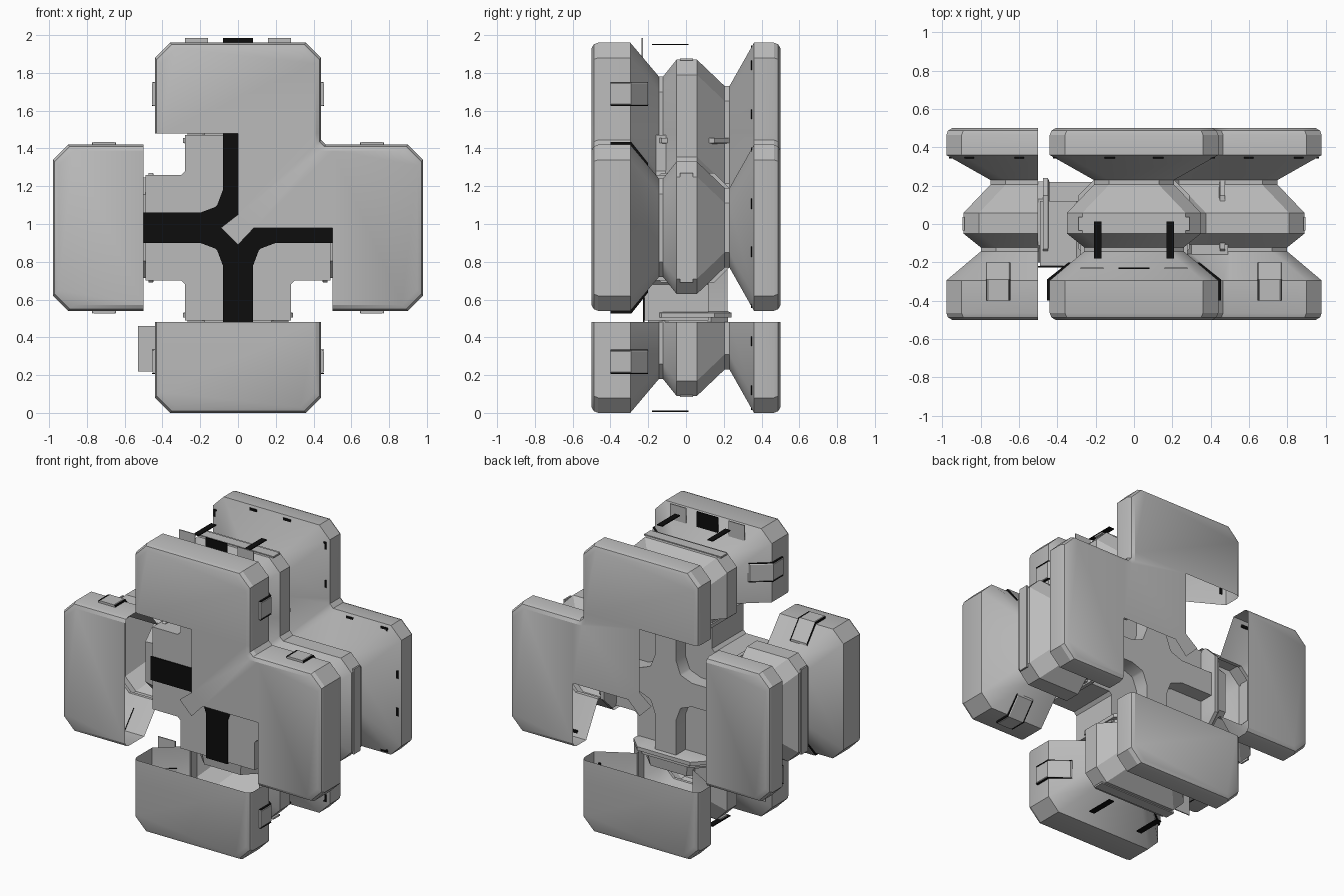
import bpy, bmesh, math
from mathutils import Vector

if "Cube" in bpy.data.objects:
    bpy.data.objects.remove(bpy.data.objects["Cube"])

CZ = 0.98                      # height of the hub centre
INNER = 0.5                    # radius where the end shells open


def material(name, v):
    m = bpy.data.materials.new(name)
    m.diffuse_color = (v, v, v, 1)
    m.use_nodes = True
    m.node_tree.nodes["Principled BSDF"].inputs["Base Color"].default_value = m.diffuse_color
    return m


GREY = material("light_grey", 0.5)
BLACK = material("black", 0.004)


def place(u, y, r, k):
    """Arm coordinates (across, depth, radial) to world, k quarter turns."""
    c, s = [(1, 0), (0, 1), (-1, 0), (0, -1)][k]
    return Vector((u * c + r * s, y, CZ - u * s + r * c))


def finish(name, bm, mat, fix=True):
    if fix:
        bmesh.ops.recalc_face_normals(bm, faces=bm.faces)
    me = bpy.data.meshes.new(name)
    bm.to_mesh(me)
    bm.free()
    me.materials.append(mat)
    ob = bpy.data.objects.new(name, me)
    bpy.context.collection.objects.link(ob)
    return ob


def shell(name, ring, k, closing=()):
    """Open shell lofted through the depth profile, with front and back faces."""
    bm = bmesh.new()
    rows = [[bm.verts.new(place(u, y, r, k)) for u, r in ring(d)] for y, d in PROFILE]
    for a, b in zip(rows, rows[1:]):
        for i in range(len(a) - 1):
            bm.faces.new((a[i], a[i + 1], b[i + 1], b[i]))
    for row, flip in ((rows[0], True), (rows[-1], False)):
        y = PROFILE[0][0] if flip else PROFILE[-1][0]
        loop = row + [bm.verts.new(place(u, y, r, k)) for u, r in closing]
        bm.faces.new(loop[::-1] if flip else loop)
    return finish(name, bm, GREY, fix=False)


def prism(name, pts, y0, y1, mat, k=0):
    """Polygon in the arm plane, extruded through depth."""
    bm = bmesh.new()
    f = bm.faces.new([bm.verts.new(place(u, y0, r, k)) for u, r in pts])
    ext = bmesh.ops.extrude_face_region(bm, geom=[f])
    verts = [g for g in ext["geom"] if isinstance(g, bmesh.types.BMVert)]
    bmesh.ops.translate(bm, verts=verts, vec=(0, y1 - y0, 0))
    return finish(name, bm, mat)


def box(name, u, y, r, mat, k=0):
    (u0, u1), (r0, r1) = u, r
    return prism(name, [(u0, r0), (u1, r0), (u1, r1), (u0, r1)], y[0], y[1], mat, k)


def bridge(name, loops, mat):
    """Closed solid through a list of equal vertex loops."""
    bm = bmesh.new()
    rows = [[bm.verts.new(p) for p in loop] for loop in loops]
    n = len(rows[0])
    for a, b in zip(rows, rows[1:]):
        for i in range(n):
            j = (i + 1) % n
            bm.faces.new((a[i], a[j], b[j], b[i]))
    bm.faces.new(rows[0])
    bm.faces.new(rows[-1])
    return finish(name, bm, mat)


def turned(quarter):
    """Repeat a quarter outline around the hub."""
    out = []
    for k in range(4):
        c, s = [(1, 0), (0, 1), (-1, 0), (0, -1)][k]
        out += [(u * c + r * s, -u * s + r * c) for u, r in quarter]
    return out


# Depth profile of the shells: (y, inset)
PROFILE = [(-.5, .03), (-.488, .009), (-.465, 0), (-.295, 0), (-.143, .18),
           (-.122, .18), (-.05, .09), (.058, .09), (.205, .23), (.23, .23),
           (.36, 0), (.465, 0), (.488, .009), (.5, .03)]


def cap_ring(d):
    h, R, c = .44 - d, .98 - d, .08
    return [(-h, INNER), (-h, R - c), (-h + c, R), (h - c, R), (h, R - c), (h, INNER)]


def corner_ring(d):
    return [(.44 - d, INNER), (.44 - d, .465 - d), (.465 - d, .44 - d), (INNER, .44 - d)]


NAMES = ["top", "right", "bottom", "left"]

# Single corner panel joining the top and right shells, with its hub diamond
shell("corner_shell", corner_ring, 0,
      [(.5, 0), (.085, 0), (0, -.09), (-.09, 0), (0, .07), (0, INNER)])

# Inner body, its black front cross and grey rear cross
prism("inner_body", turned([(-.28, .30), (-.28, .49), (.28, .49), (.28, .30)]),
      -.22, .12, GREY)
cross = turned([(-.11, .12), (-.08, .20), (-.08, .5), (.08, .5), (.08, .20), (.11, .12)])
prism("front_cross", cross, -.228, -.219, BLACK)
prism("rear_cross", cross, .115, .22, GREY)

for k, nm in enumerate(NAMES):
    shell(nm + "_end_shell", cap_ring, k)

    # Stepped eight-sided collar where the body enters the shell
    def octagon(r, s):
        h, t, c = .29 * s, .23 * s, .09
        return [place(u, y + .01, r, k) for u, y in
                [(-h + c, -t), (h - c, -t), (h, -t + c), (h, t - c),
                 (h - c, t), (-h + c, t), (-h, t - c), (-h, -t + c)]]
    bridge(nm + "_collar", [octagon(r, s) for r, s in
           [(.44, .9), (.45, 1), (.475, 1), (.475, .92), (.5, .92), (.5, .82), (.58, .78)]], GREY)

    for s in (-1, 1):
        # Latch pad folded over the front flange edge
        def fold(r, lift):
            return [place(s * w, y, r, k) for y, w in
                    [(-.4, .435), (-.4, .44 + lift), (-.29, .44 + lift),
                     (-.2, .327 + lift), (-.2, .32), (-.295, .435)]]
        bridge(nm + "_latch_pad", [fold(.648, .008), fold(.655, .015),
                                   fold(.763, .015), fold(.77, .008)], GREY)
        bm = bmesh.new()
        for r0, r1 in ((.645, .649), (.769, .773)):
            a = [bm.verts.new(p) for p in fold(r0, .014)]
            b = [bm.verts.new(p) for p in fold(r1, .014)]
            for i in range(6):
                bm.faces.new((a[i], a[(i + 1) % 6], b[(i + 1) % 6], b[i]))
            bm.faces.new(a[::-1])
            bm.faces.new(b)
        finish(nm + "_latch_seam", bm, BLACK)

        # Small black marks inside the rear flange
        box(nm + "_flange_mark", sorted((s * .10, s * .155)), (.343, .349),
            (.94, .966), BLACK, k)
        for r in (.60, .86):
            box(nm + "_side_mark", sorted((s * .40, s * .424)), (.343, .349),
                (r - .025, r + .025), BLACK, k)

    # Inlay along the middle ridge
    box(nm + "_ridge_inlay", (-.29, .29), (-.033, .037), (.885, .896), GREY, k)

# Raised tabs behind the top front flange, and black straps over the ridges
box("centre_tab", (-.08, .08), (-.235, -.228), (.90, 1.005), BLACK)
for s in (-1, 1):
    box("side_tab", sorted((s * .16, s * .28)), (-.235, -.228), (.90, 1.005), GREY)
    for k in (0, 2):
        box(NAMES[k] + "_strap", sorted((s * .17, s * .21)), (-.18, .012),
            (.968, .974), BLACK, k)

# Loose side plate by the lower left opening
box("side_plate", (-.53, -.40), (-.105, -.098), (-.76, -.52), GREY)

# Smooth the rounded rims only
for ob in bpy.data.objects:
    ob.select_set(True)
bpy.context.view_layer.objects.active = bpy.data.objects[0]
bpy.ops.object.shade_smooth_by_angle(angle=math.radians(28))
